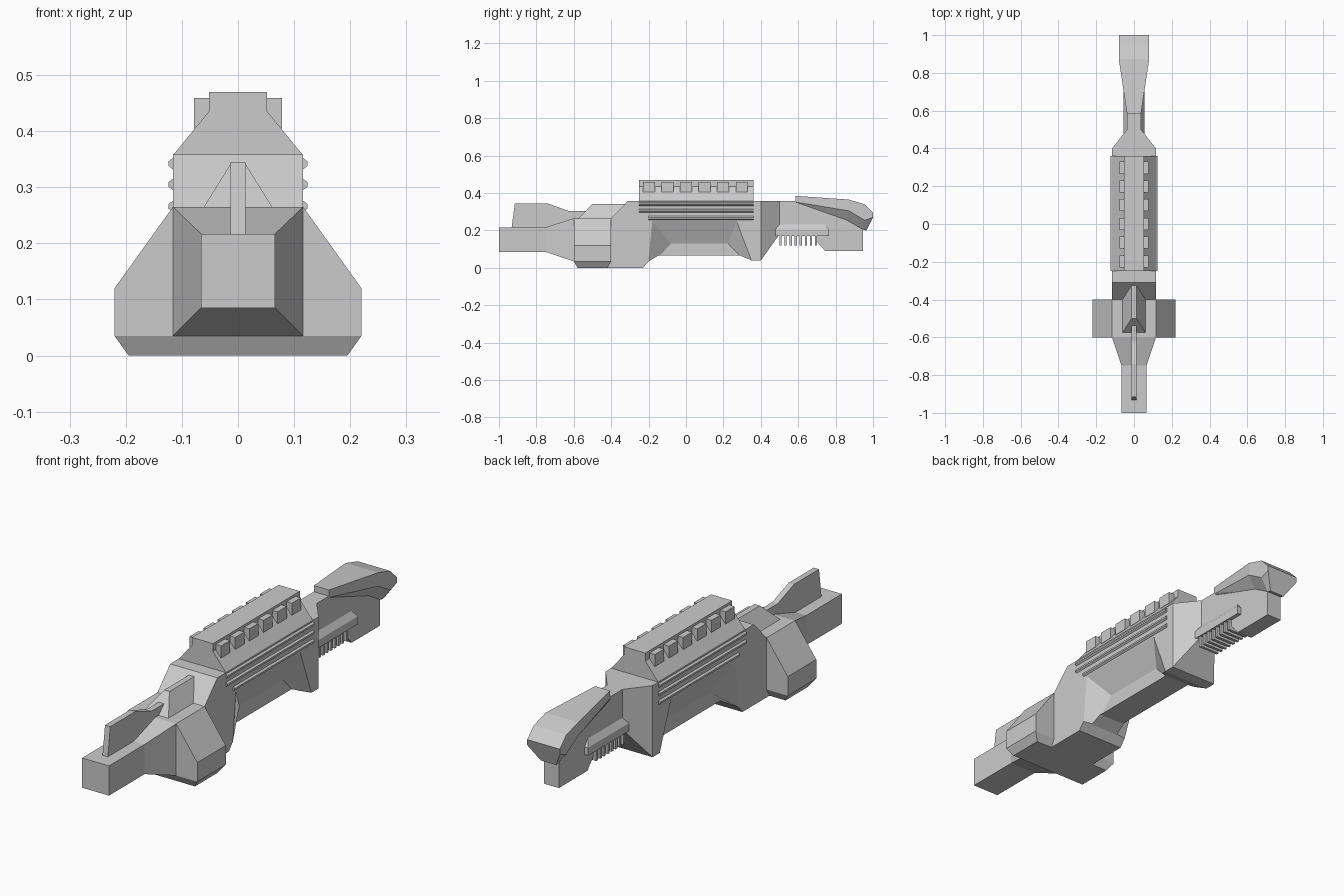
import bpy, bmesh

if "Cube" in bpy.data.objects:
    bpy.data.objects.remove(bpy.data.objects["Cube"])


def loft(name, rings):
    """Solid skinned through rings of equal point count, flat capped."""
    bm = bmesh.new()
    vs = [[bm.verts.new(p) for p in r] for r in rings]
    n = len(rings[0])
    for a, b in zip(vs, vs[1:]):
        for i in range(n):
            j = (i + 1) % n
            bm.faces.new((a[i], a[j], b[j], b[i]))
    bm.faces.new(vs[0])
    bm.faces.new(vs[-1])
    bmesh.ops.recalc_face_normals(bm, faces=bm.faces)
    me = bpy.data.meshes.new(name)
    bm.to_mesh(me)
    bm.free()
    ob = bpy.data.objects.new(name, me)
    bpy.context.scene.collection.objects.link(ob)
    return ob


def side_extrude(name, profile, hw):
    """(y, z) profile extruded symmetrically across x."""
    return loft(name, [[(x, y, z) for y, z in profile] for x in (-hw, hw)])


def rect_y(y, hw, z0, z1):
    return [(-hw, y, z0), (hw, y, z0), (hw, y, z1), (-hw, y, z1)]


def rect_z(z, hw, y0, y1):
    return [(-hw, y0, z), (hw, y0, z), (hw, y1, z), (-hw, y1, z)]


def box(name, x0, x1, y0, y1, z0, z1):
    return loft(name, [[(x, y0, z0), (x, y1, z0), (x, y1, z1), (x, y0, z1)] for x in (x0, x1)])


def mirror(ob):
    ob.modifiers.new("mirror", 'MIRROR')
    return ob


# square barrel flaring into the front block
loft("barrel", [rect_y(-1, .066, .085, .217), rect_y(-.75, .066, .085, .217),
                rect_y(-.6, .116, .035, .265), rect_y(-.58, .116, .035, .265)])

# front block with flared side wings and chamfered base
loft("front_wings", [rect_z(0, .195, -.58, -.42), rect_z(.035, .22, -.6, -.4),
                     rect_z(.12, .22, -.6, -.4), rect_z(.265, .116, -.6, -.4)])

# main body
body = side_extrude("body", [(-.45, 0), (-.23, 0), (-.2, .035), (-.15, .065), (.29, .065),
                             (.35, .04), (.4, .04), (.4, .358), (-.31, .358), (-.4, .265),
                             (-.45, .265)], .116)

# sloped hollow in each flank of the body
outer = [(-.18, .25), (.27, .25), (.365, 0), (-.205, 0)]
inner = [(-.08, .13), (.225, .13), (.35, 0), (-.2, 0)]
cutter = mirror(loft("flank_cutter", [[(x, y, z) for y, z in ring] for x, ring in
                                      ((.062, inner), (.116, outer), (.2, outer))]))
cutter.hide_render = True
cutter.hide_set(True)
cut = body.modifiers.new("flank_hollow", 'BOOLEAN')
cut.operation = 'DIFFERENCE'
cut.solver = 'EXACT'
cut.object = cutter

# top rail with a row of teeth on each side
rail = [(-.116, .357), (.116, .357), (.052, .435), (.052, .47), (-.052, .47), (-.052, .435)]
loft("top_rail", [[(x, y, z) for x, z in rail] for y in (-.25, .36)])
for i in range(6):
    y = -.198 + i * .0992
    mirror(box("rail_tooth", .03, .078, y - .032, y + .032, .405, .459))

# ribs along the flanks
for z, y0 in ((.342, -.25), (.305, -.25), (.266, -.2)):
    rib = [(.11, z - .011), (.116, z - .01), (.124, z - .004), (.124, z + .004),
           (.116, z + .01), (.11, z + .011)]
    mirror(loft("flank_rib", [[(x, y, h) for x, h in rib] for y in (y0, .36)]))

# ridge over the front block and the thin sight blade ahead of it
loft("front_ridge", [rect_z(.26, .064, -.58, -.31), rect_z(.342, .013, -.5, -.31)])
side_extrude("sight_blade", [(-.935, .2), (-.932, .217), (-.915, .345), (-.74, .345),
                             (-.625, .303), (-.53, .303), (-.53, .24), (-.7, .2)], .013)

# neck narrowing to the stock
loft("neck", [rect_y(.4, .116, .04, .358), rect_y(.5, .037, .18, .358)])
side_extrude("stock", [(.47, .17), (.70, .17), (.70, .14), (.745, .09), (.945, .09),
                       (.945, .25), (.87, .3), (.6, .358), (.47, .358)], .037)

# flared hood over the stock: top, middle and lower edge of each section
sections = [
    ((.037, .585, .385), (.037, .585, .352), (.037, .585, .345)),
    ((.08, .87, .365), (.08, .87, .305), (.037, .86, .255)),
    ((.08, .955, .34), (.08, .955, .255), (.037, .945, .205)),
    ((.08, 1, .295), (.08, 1, .27), (.037, .965, .2)),
]
loft("stock_hood", [list(s) + [(-x, y, z) for x, y, z in reversed(s)] for s in sections])

# grip guard with comb teeth underneath
loft("grip_guard", [rect_z(.17, .055, .475, .765), rect_z(.205, .055, .475, .765),
                    rect_z(.235, .035, .475, .74)])
for i in range(8):
    y = .505 + i * .0272
    box("comb_tooth", -.05, .05, y - .006, y + .006, .12, .175)
